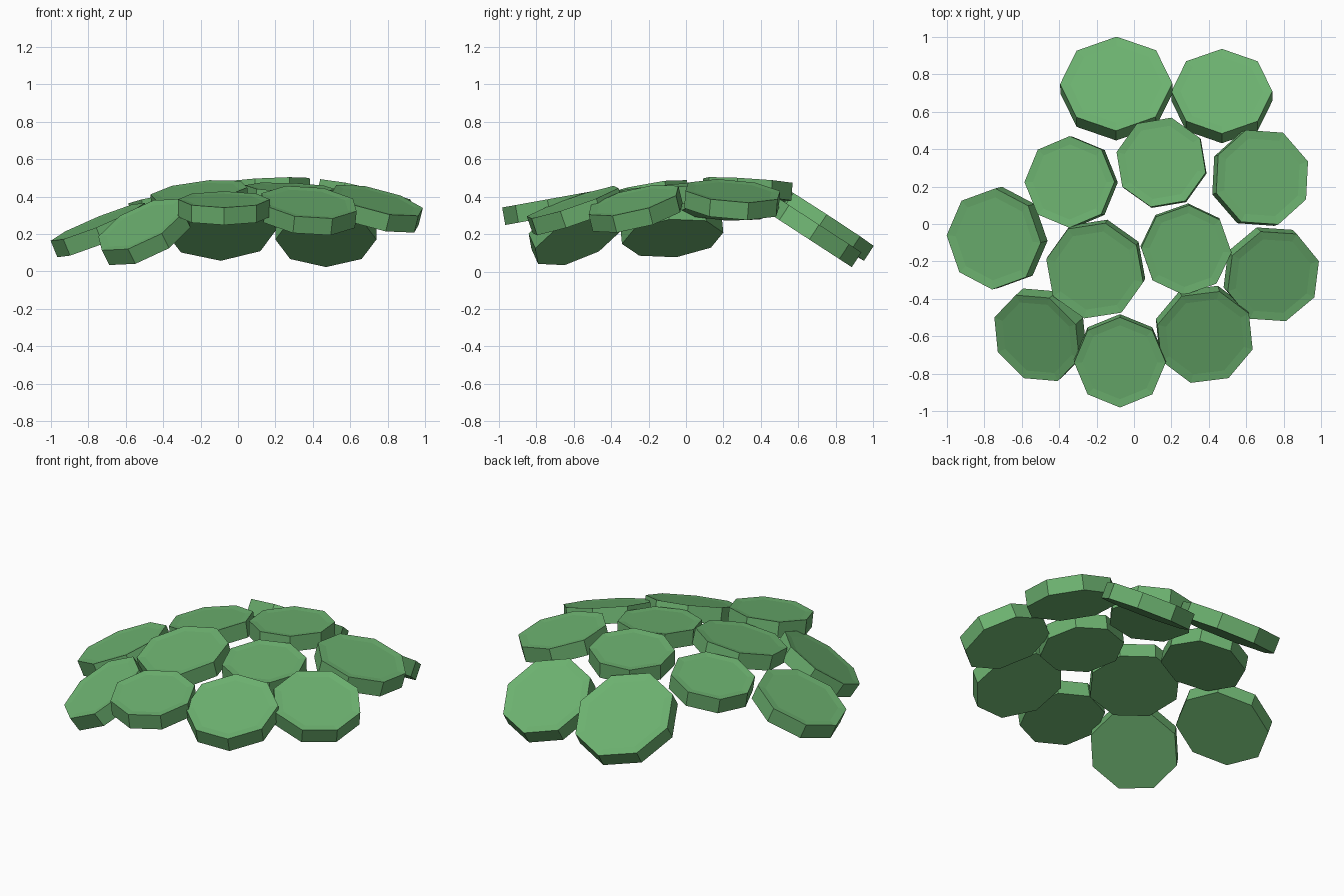
import bpy
import bmesh
from math import cos, sin, radians, tau
from mathutils import Vector

cube = bpy.data.objects.get("Cube")
if cube:
    bpy.data.objects.remove(cube)

green = bpy.data.materials.new("leaf green")
green.use_nodes = True
colour = (0.15, 0.44, 0.16, 1)
green.diffuse_color = colour
green.node_tree.nodes["Principled BSDF"].inputs["Base Color"].default_value = colour

SIDES = 8
THICKNESS = 0.095
RIM = 0.82      # radius of the shallow dish, as a share of the pad
DISH = 0.005    # depth of the dish


def ring(bm, radius, z, turn):
    return [bm.verts.new((radius * cos(turn + tau * i / SIDES),
                          radius * sin(turn + tau * i / SIDES), z))
            for i in range(SIDES)]


def leaf_pad(name, centre, slope, radius, turn):
    """Octagonal plate whose top is at centre and rises by slope along x and y."""
    bm = bmesh.new()
    rings = [ring(bm, radius, -THICKNESS, radians(turn)),
             ring(bm, radius, 0, radians(turn)),
             ring(bm, radius * RIM, -DISH, radians(turn))]
    bm.faces.new(rings[0][::-1])
    bm.faces.new(rings[-1])
    for low, high in zip(rings, rings[1:]):
        for i in range(SIDES):
            j = (i + 1) % SIDES
            bm.faces.new((low[i], low[j], high[j], high[i]))
    mesh = bpy.data.meshes.new(name)
    bm.to_mesh(mesh)
    bm.free()
    mesh.materials.append(green)
    pad = bpy.data.objects.new(name, mesh)
    normal = Vector((-slope[0], -slope[1], 1))
    pad.rotation_mode = 'QUATERNION'
    pad.rotation_quaternion = Vector((0, 0, 1)).rotation_difference(normal)
    pad.location = centre
    bpy.context.collection.objects.link(pad)


# Back row, steeply drooping
leaf_pad("leaf_pad_back_right", (-0.095, 0.75, 0.30), (0.02, -0.65), 0.30, 0)
leaf_pad("leaf_pad_back_left", (0.47, 0.71, 0.25), (0, -0.65), 0.27, 0)

# Upper middle row
leaf_pad("leaf_pad_upper_right", (-0.345, 0.225, 0.41), (0.19, -0.04), 0.245, 0)
leaf_pad("leaf_pad_crown", (0.145, 0.33, 0.485), (0.05, -0.06), 0.245, 32)
leaf_pad("leaf_pad_upper_left", (0.685, 0.25, 0.43), (-0.23, -0.08), 0.267, 19)

# Lower middle row
leaf_pad("leaf_pad_side_right", (-0.75, -0.08, 0.265), (0.41, 0.1), 0.272, 42)
leaf_pad("leaf_pad_inner_right", (-0.21, -0.25, 0.43), (0.12, 0.2), 0.267, 32)
leaf_pad("leaf_pad_inner_left", (0.28, -0.14, 0.45), (-0.04, 0.1), 0.242, -3)
leaf_pad("leaf_pad_side_left", (0.745, -0.28, 0.38), (-0.25, 0.25), 0.26, 17)

# Front row
leaf_pad("leaf_pad_front_right", (-0.52, -0.61, 0.25), (0.5, 0.45), 0.26, 23)
leaf_pad("leaf_pad_front_middle", (-0.075, -0.74, 0.385), (0, 0.18), 0.245, 0)
leaf_pad("leaf_pad_front_left", (0.38, -0.605, 0.37), (-0.1, 0.34), 0.267, 29)
